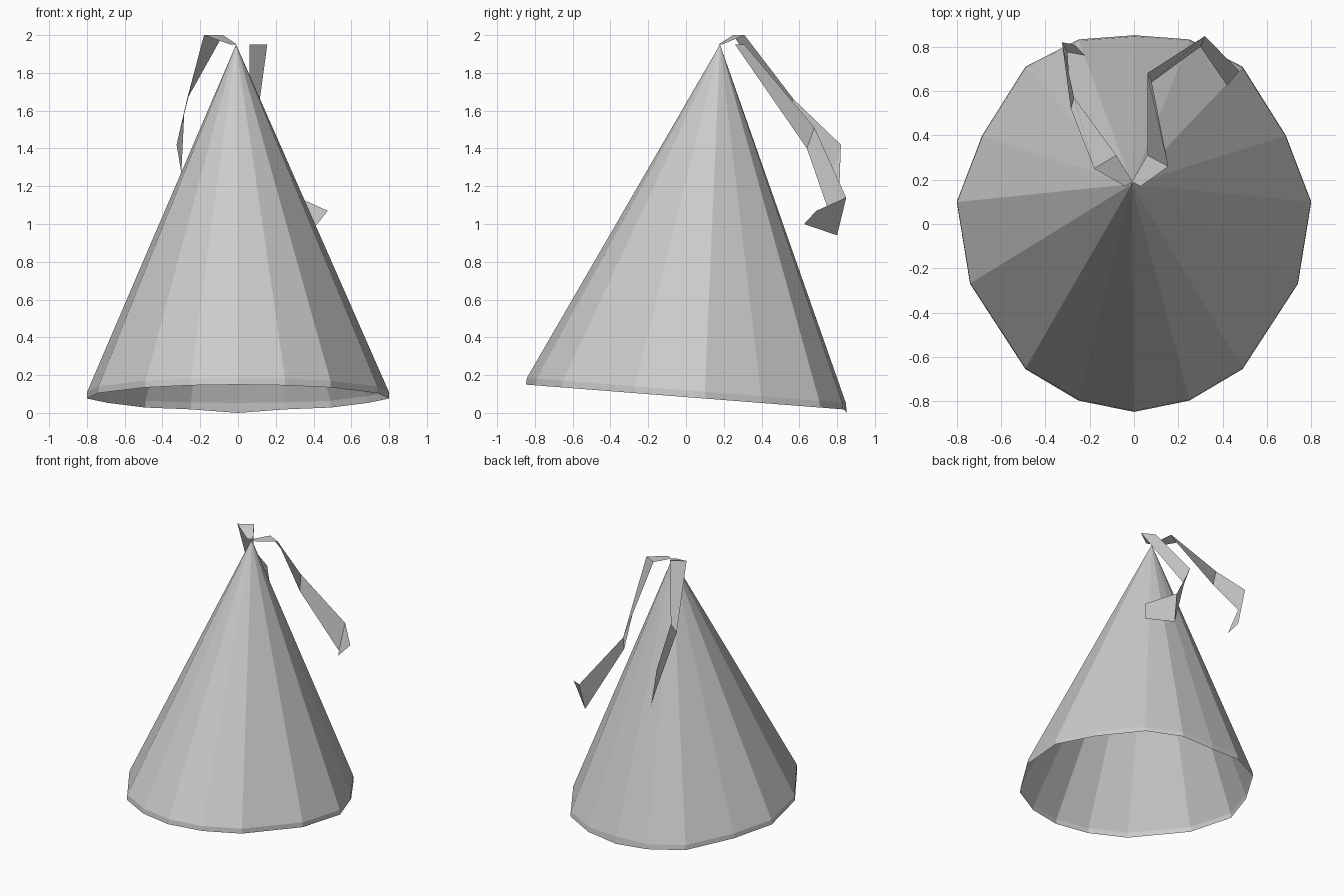
import bpy

if "Cube" in bpy.data.objects:
    bpy.data.objects.remove(bpy.data.objects["Cube"])


def make_object(name, verts, faces):
    mesh = bpy.data.meshes.new(name)
    mesh.from_pydata(verts, [], faces)
    mesh.update()
    obj = bpy.data.objects.new(name, mesh)
    bpy.context.collection.objects.link(obj)
    return obj


def ribbon(name, sections):
    """Strip of quads through a row of (edge, edge) cross-sections."""
    verts = [p for pair in sections for p in pair]
    faces = [(2 * i, 2 * i + 1, 2 * i + 3, 2 * i + 2) for i in range(len(sections) - 1)]
    return make_object(name, verts, faces)


# Hat cone: 16-sided, open below, on a tilted rim with a narrow hem band
half = [(0, -0.848), (0.25, -0.797), (0.49, -0.655), (0.74, -0.27), (0.80, 0.10),
        (0.685, 0.40), (0.49, 0.71), (0.25, 0.833), (0, 0.852)]
outline = half + [(-x, y) for x, y in reversed(half[1:-1])]
n = len(outline)


def rim_z(y):
    return 0.15 - (y + 0.85) * 0.078


hem = [(x, y, 0.0 if y > 0.85 else rim_z(y)) for x, y in outline]
brim = [(x * 0.998, y * 0.993, rim_z(y) + 0.036) for x, y in outline]
apex = (-0.01, 0.18, 1.95)
faces = []
for i in range(n):
    j = (i + 1) % n
    faces.append((i, j, n + j, n + i))
    faces.append((n + i, n + j, 2 * n))
make_object("hat_cone", hem + brim + [apex], faces)

# Ribbons falling from the tip
ribbon("ribbon_left", [
    ((-0.04, 0.17, 1.95), (-0.005, 0.19, 1.95)),
    ((-0.18, 0.25, 2.00), (-0.08, 0.31, 2.00)),
    ((-0.285, 0.52, 1.58), (-0.27, 0.57, 1.66)),
    ((-0.30, 0.775, 1.27), (-0.325, 0.82, 1.42)),
    ((-0.22, 0.76, 1.06), (-0.27, 0.81, 1.13))])
ribbon("ribbon_right", [
    ((0.03, 0.17, 1.95), (-0.01, 0.19, 1.95)),
    ((0.155, 0.26, 1.95), (0.06, 0.31, 1.95)),
    ((0.08, 0.64, 1.40), (0.06, 0.68, 1.51)),
    ((0.30, 0.80, 0.94), (0.32, 0.848, 1.14)),
    ((0.42, 0.625, 1.00), (0.475, 0.69, 1.07))])
